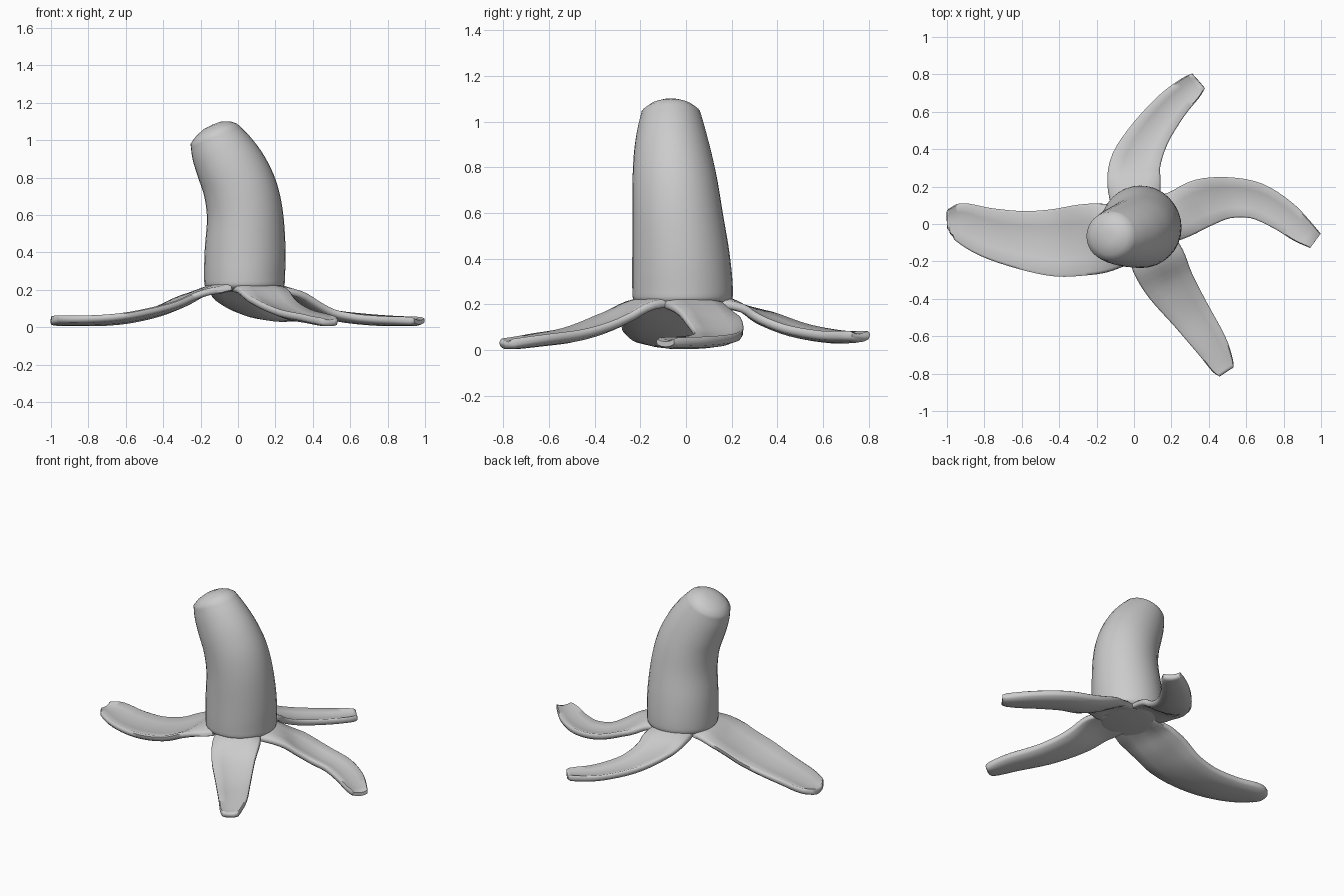
import bpy, bmesh, math
from mathutils import Vector

if "Cube" in bpy.data.objects:
    bpy.data.objects.remove(bpy.data.objects["Cube"])


def loft(name, rings):
    """Skin a list of closed rings and cap both ends."""
    bm = bmesh.new()
    rows = [[bm.verts.new(p) for p in r] for r in rings]
    n = len(rows[0])
    for a, b in zip(rows, rows[1:]):
        for i in range(n):
            j = (i + 1) % n
            bm.faces.new((a[i], a[j], b[j], b[i]))
    bm.faces.new(rows[0])
    bm.faces.new(rows[-1])
    bmesh.ops.recalc_face_normals(bm, faces=bm.faces)
    me = bpy.data.meshes.new(name)
    bm.to_mesh(me)
    bm.free()
    ob = bpy.data.objects.new(name, me)
    bpy.context.collection.objects.link(ob)
    bpy.ops.object.select_all(action='DESELECT')
    ob.select_set(True)
    bpy.context.view_layer.objects.active = ob
    bpy.ops.object.shade_smooth_by_angle(angle=math.radians(65))
    return ob


def spline(keys, steps=4):
    """Catmull-Rom interpolation through rows of numbers."""
    k = [Vector(p) for p in keys]
    k = [2 * k[0] - k[1]] + k + [2 * k[-1] - k[-2]]
    out = []
    for i in range(1, len(k) - 2):
        a, b, c, d = k[i - 1:i + 3]
        for s in range(steps):
            t = s / steps
            out.append(0.5 * (2 * b + (c - a) * t + (2 * a - 5 * b + 4 * c - d) * t * t
                              + (3 * b - a - 3 * c + d) * t ** 3))
    return out + [k[-2]]


def peel_strip(name, keys, thick=0.038, cup=0.024):
    """Keys are centre x, y, z and width; edges curl up slightly."""
    pts = spline(keys)
    rings = []
    for i, p in enumerate(pts):
        a, b = pts[max(i - 1, 0)], pts[min(i + 1, len(pts) - 1)]
        tan = (b - a).xyz.normalized()
        side = tan.cross(Vector((0, 0, 1))).normalized()
        up = side.cross(tan)
        us = [-1, -0.92, -0.5, 0, 0.5, 0.92, 1]
        # droop at the root, so the strip wraps under the fruit
        bend = cup * min(1, p.w / 0.2) * (-1 if i < 3 else min(1, (i - 5) / 3))

        def at(u, s):
            h = thick / 2 * (0.5 if abs(u) == 1 else 1) * (0.6 if i == len(pts) - 1 else 1)
            q = p.xyz + side * u * p.w / 2 + up * (bend * (u * u - 0.35) + s * h)
            q.z = max(q.z, 0.006)
            return q
        rings.append([at(u, 1) for u in us] + [at(u, -1) for u in reversed(us)])
    return loft(name, rings)


# Fruit: centre x, y, z, radius x, radius y, slope of the section
sections = [
    (.035, -.012, .19, .04, .04, 0), (.035, -.012, .197, .15, .15, 0),
    (.035, -.015, .215, .207, .21, 0), (.035, -.015, .27, .216, .22, 0),
    (.038, -.022, .42, .216, .213, .03), (.037, -.037, .60, .203, .198, .10),
    (.012, -.048, .74, .193, .186, .20), (-.037, -.058, .86, .178, .170, .31),
    (-.09, -.064, .96, .153, .150, .40), (-.13, -.066, 1.035, .124, .130, .44),
]
body = [tuple(v) for v in spline([s[:4] for s in sections])]
extra = [tuple(v) for v in spline([(s[4], s[5], 0, 0) for s in sections])]
rows = [b + e[:2] for b, e in zip(body, extra)]
# shallow rounded crown at the tip
rows = [(cx, cy, z, rx, ry, sl) for cx, cy, z, rx, sl, ry in
        [(r[0], r[1], r[2], r[3], r[5], r[4]) for r in rows]]
rows += [(-.132, -.066, 1.060, .094, .100, .42), (-.128, -.066, 1.080, .056, .062, .38),
         (-.115, -.066, 1.091, .022, .025, .36)]
N = 32
rings = []
for cx, cy, z, rx, ry, sl in rows:
    rings.append([(cx + rx * math.cos(t), cy + ry * math.sin(t), z + sl * rx * math.cos(t))
                  for t in (2 * math.pi * i / N for i in range(N))])
loft("fruit", rings)

# Four peeled-back skin strips
peel_strip("peel_left", [
    (-.06, -.06, .225, .32), (-.17, -.075, .195, .37), (-.27, -.085, .145, .38),
    (-.42, -.10, .085, .36), (-.60, -.085, .045, .31), (-.78, -.045, .032, .265),
    (-.92, .01, .032, .21), (-.975, .02, .034, .15), (-1.0, .02, .036, .09)])
peel_strip("peel_front", [
    (.08, -.09, .225, .25), (.13, -.20, .20, .29), (.19, -.32, .125, .265),
    (.30, -.48, .066, .215), (.41, -.64, .042, .175), (.47, -.75, .028, .13),
    (.495, -.79, .024, .09)])
peel_strip("peel_back", [
    (.01, .10, .225, .26), (0, .22, .195, .285), (.01, .33, .14, .265),
    (.085, .48, .083, .215), (.20, .63, .057, .175), (.30, .725, .056, .14),
    (.345, .765, .060, .105)])
peel_strip("peel_right", [
    (.13, .01, .225, .26), (.25, .055, .19, .26), (.36, .11, .125, .26),
    (.50, .14, .066, .22), (.65, .125, .042, .195), (.79, .05, .032, .17),
    (.89, -.03, .030, .14), (.97, -.09, .030, .095)])
